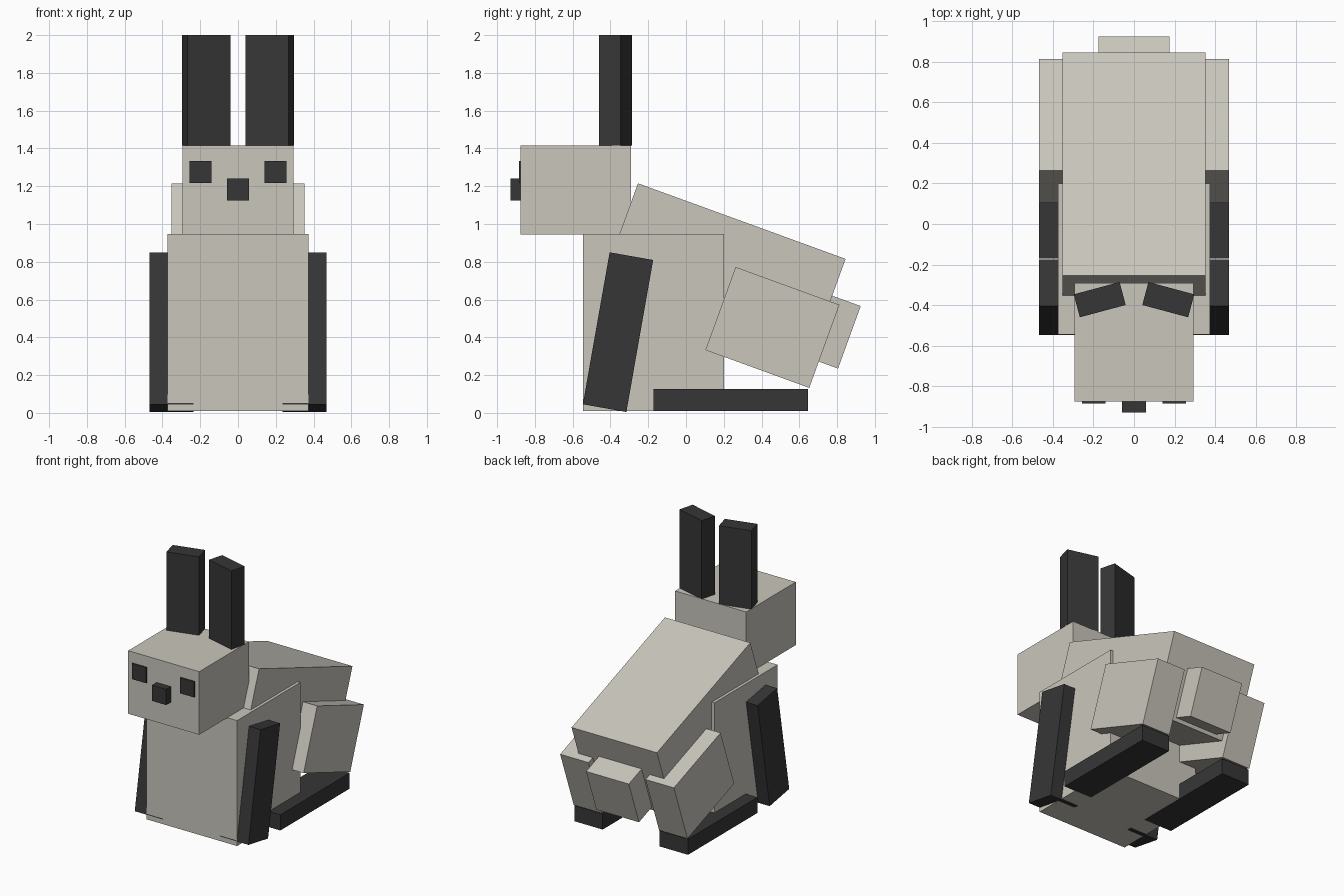
import bpy
from math import radians

if "Cube" in bpy.data.objects:
    bpy.data.objects.remove(bpy.data.objects["Cube"])


def make_material(name, rgb):
    mat = bpy.data.materials.new(name)
    mat.diffuse_color = (*rgb, 1.0)
    mat.use_nodes = True
    mat.node_tree.nodes["Principled BSDF"].inputs["Base Color"].default_value = mat.diffuse_color
    return mat


FUR = make_material("pale_grey_fur", (0.59, 0.565, 0.505))
DARK = make_material("charcoal", (0.037, 0.037, 0.037))


def box(name, center, size, mat, rot=(0, 0, 0)):
    """Box with given centre, full size and rotation in degrees."""
    bpy.ops.mesh.primitive_cube_add(size=1, location=center,
                                    rotation=[radians(a) for a in rot])
    ob = bpy.context.object
    ob.name = name
    ob.scale = size
    ob.data.materials.append(mat)
    return ob


def pair(name, center, size, mat, rot=(0, 0, 0)):
    """Mirrored boxes on both sides of x = 0."""
    x, y, z = center
    box("right_" + name, center, size, mat, rot)
    box("left_" + name, (-x, y, z), size, mat, (rot[0], -rot[1], -rot[2]))


# Upright chest, sloping back and tail
box("chest", (0, -0.1725, 0.4785), (0.748, 0.745, 0.935), FUR)
box("back", (0, 0.195, 0.74), (0.704, 1.17, 0.586), FUR, (-20, 0, 0))
box("tail", (0, 0.755, 0.44), (0.352, 0.234, 0.352), FUR, (-20, 0, 0))

# Head with nose, eyes and splayed ears
box("head", (0, -0.5825, 1.18), (0.586, 0.585, 0.47), FUR)
box("nose", (0, -0.9, 1.183), (0.117, 0.06, 0.117), DARK)
pair("eye", (0.198, -0.879, 1.275), (0.117, 0.0098, 0.117), DARK)
pair("ear", (0.169, -0.373, 1.7075), (0.234, 0.117, 0.585), DARK, (0, 0, -15))

# Front legs lean back at the top, rear haunches sit above long flat feet
pair("front_leg", (0.352, -0.36, 0.4275), (0.234, 0.234, 0.817), DARK, (-10, 0, 0))
pair("haunch", (0.352, 0.4575, 0.4525), (0.234, 0.585, 0.468), FUR, (-20, 0, 0))
pair("rear_foot", (0.352, 0.2375, 0.068), (0.234, 0.817, 0.117), DARK)
